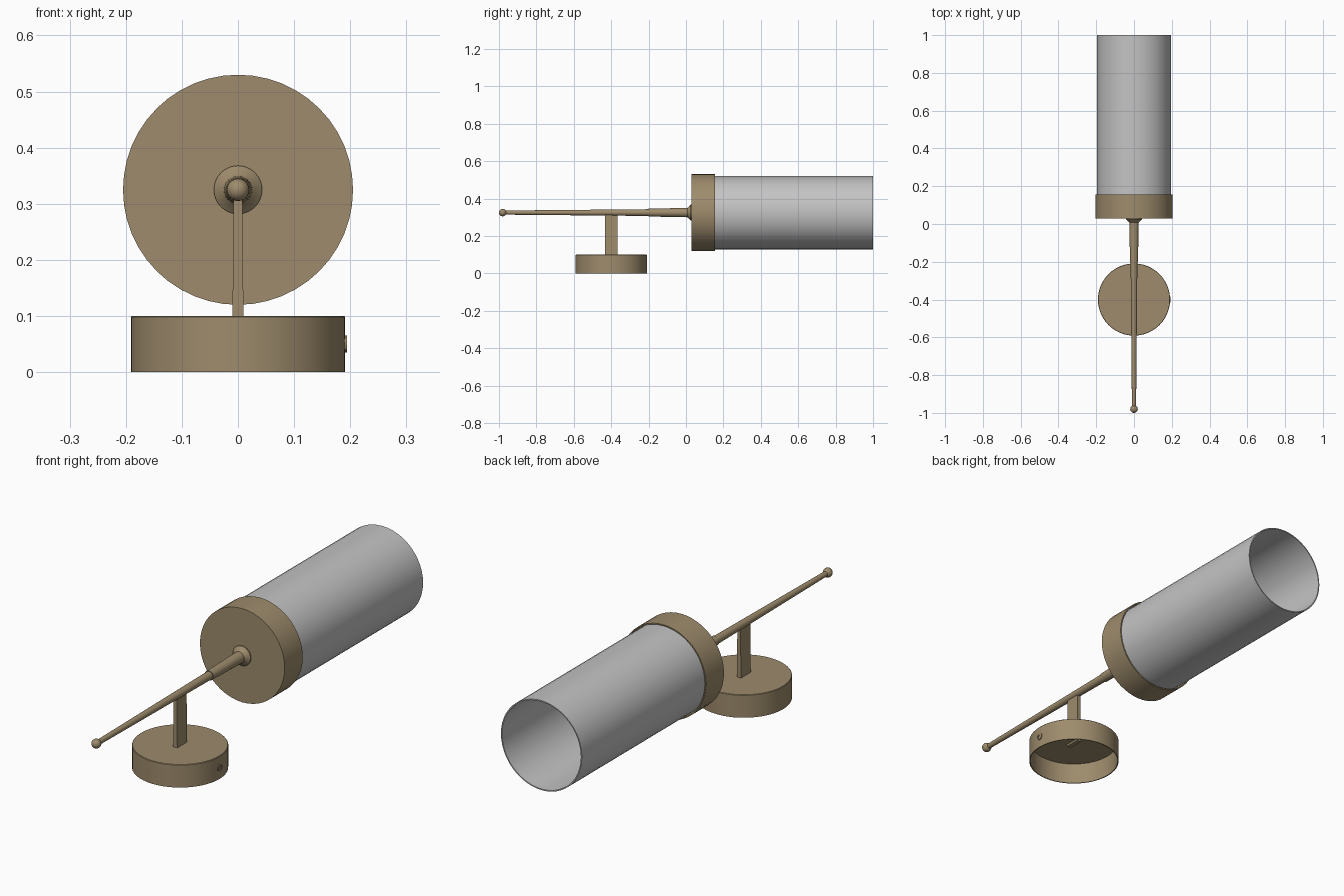
import bpy, bmesh, math
from mathutils import Matrix, Vector

if "Cube" in bpy.data.objects:
    bpy.data.objects.remove(bpy.data.objects["Cube"])


def material(name, rgb):
    m = bpy.data.materials.new(name)
    m.diffuse_color = (*rgb, 1)
    m.use_nodes = True
    m.node_tree.nodes["Principled BSDF"].inputs["Base Color"].default_value = m.diffuse_color
    return m


brass = material("aged brass", (0.34, 0.26, 0.15))
glass = material("frosted grey glass", (0.55, 0.55, 0.55))
AXIS_Z = 0.325          # height of the arm and shade axis
BASE_Y = -0.4           # centre of the mounting base
ALONG_Y = Matrix.Rotation(-math.pi / 2, 4, 'X')
ALONG_X = Matrix.Rotation(math.pi / 2, 4, 'Y')


def finish(name, bm, mat, smooth=True):
    bmesh.ops.recalc_face_normals(bm, faces=bm.faces)
    mesh = bpy.data.meshes.new(name)
    bm.to_mesh(mesh)
    bm.free()
    mesh.materials.append(mat)
    ob = bpy.data.objects.new(name, mesh)
    bpy.context.collection.objects.link(ob)
    if smooth:
        bpy.ops.object.select_all(action='DESELECT')
        ob.select_set(True)
        bpy.context.view_layer.objects.active = ob
        bpy.ops.object.shade_smooth_by_angle(angle=math.radians(35))
    return ob


def lathe(name, profile, mat, origin, turn=Matrix(), closed=False, steps=48):
    """Spin (radius, height) points about local z, then turn and place."""
    bm = bmesh.new()
    vs = [bm.verts.new((r, 0, h)) for r, h in profile]
    edges = [bm.edges.new(p) for p in zip(vs, vs[1:])]
    if closed:
        edges.append(bm.edges.new((vs[-1], vs[0])))
    bmesh.ops.spin(bm, geom=vs + edges, cent=(0, 0, 0), axis=(0, 0, 1),
                   angle=2 * math.pi, steps=steps, use_merge=True)
    bmesh.ops.remove_doubles(bm, verts=bm.verts, dist=1e-5)
    bm.transform(Matrix.Translation(Vector(origin)) @ turn)
    return finish(name, bm, mat)


# Hollow round base, open underneath
lathe("mounting_base", [(0, 0.1), (0.189, 0.1), (0.191, 0.098), (0.191, 0),
                        (0.187, 0), (0.187, 0.094), (0, 0.094)],
      brass, (0, BASE_Y, 0))

# Small set screw on the side of the base, with a recessed socket
lathe("set_screw", [(0, 0), (0.015, 0), (0.015, 0.009), (0.008, 0.009),
                    (0.008, 0.004), (0, 0.004)],
      brass, (0.185, BASE_Y, 0.05), ALONG_X, steps=16)

# Flat upright post, slightly narrower at the top
bm = bmesh.new()
bmesh.ops.create_cube(bm, size=1)
for v in bm.verts:
    top = v.co.z > 0
    v.co = Vector((v.co.x * (0.015 if top else 0.02), BASE_Y + v.co.y * 0.068,
                   AXIS_Z if top else 0.085))
finish("upright_post", bm, brass, smooth=False)

# Tapered arm with a stepped collar and a flare at the shade end
lathe("tapered_arm", [(0, -0.975), (0.011, -0.975), (0.018, -0.2), (0.021, -0.2),
                      (0.025, 0.008), (0.028, 0.012), (0.043, 0.025),
                      (0.043, 0.034), (0, 0.034)],
      brass, (0, 0, AXIS_Z), ALONG_Y, steps=32)

# Ball finial
ball = [(0.02 * math.sin(a * math.pi / 12), -0.02 * math.cos(a * math.pi / 12))
        for a in range(13)]
lathe("ball_finial", ball, brass, (0, -0.98, AXIS_Z), ALONG_Y, steps=24)

# Cup that holds the shade
lathe("shade_cup", [(0, 0.03), (0.205, 0.03), (0.205, 0.155), (0.2, 0.155),
                    (0.2, 0.036), (0, 0.036)],
      brass, (0, 0, AXIS_Z), ALONG_Y)

# Open glass tube
lathe("glass_shade", [(0.196, 0.037), (0.196, 1.0), (0.191, 1.0), (0.191, 0.037)],
      glass, (0, 0, AXIS_Z), ALONG_Y, closed=True)
